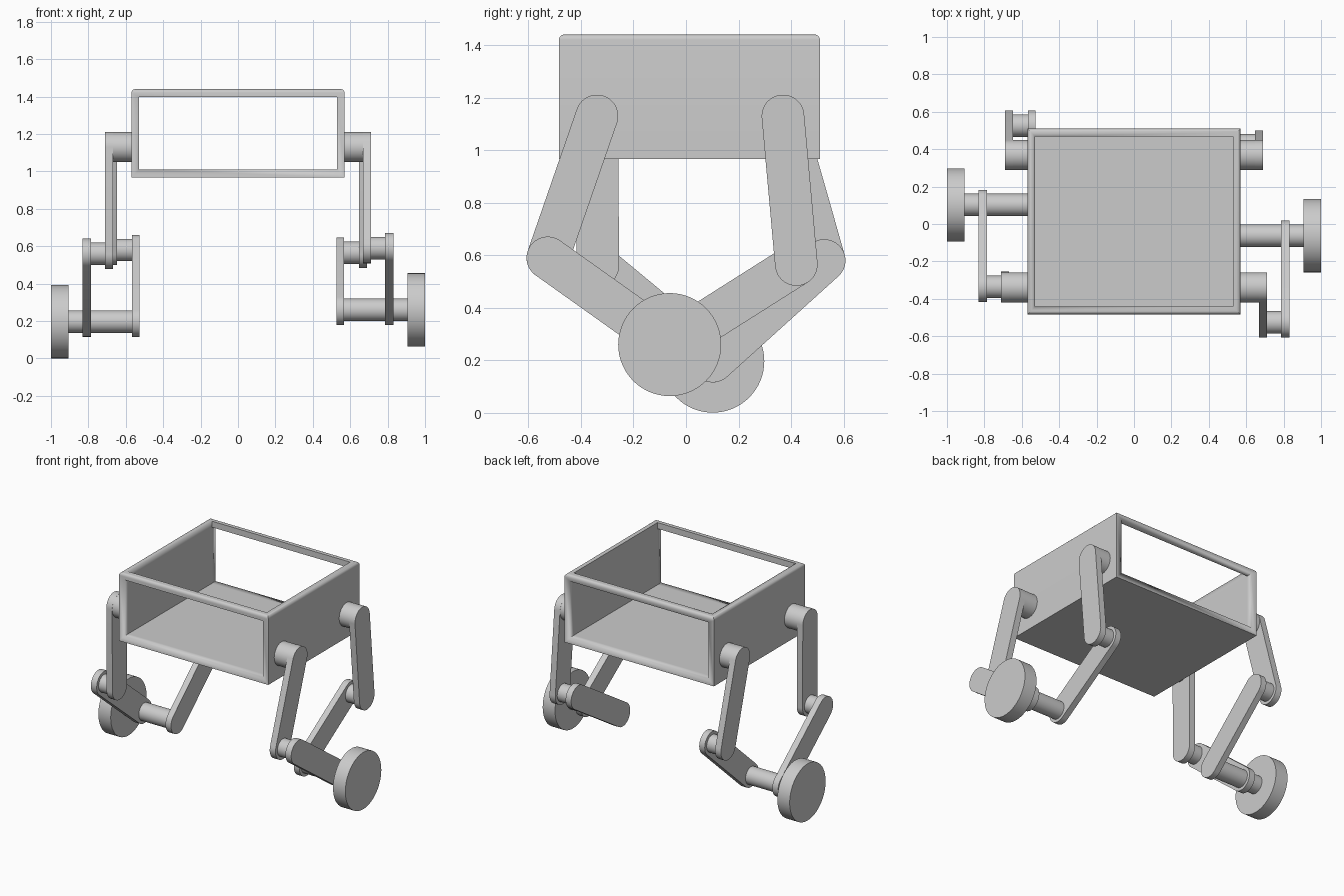
import bpy, bmesh, math
from mathutils import Vector

cube = bpy.data.objects.get("Cube")
if cube:
    bpy.data.objects.remove(cube, do_unlink=True)

GREY = (0.6, 0.6, 0.6, 1)
mat = bpy.data.materials.new("light grey")
mat.use_nodes = True
mat.diffuse_color = GREY
mat.node_tree.nodes["Principled BSDF"].inputs["Base Color"].default_value = GREY


def finish(name, bm):
    """Turn a bmesh into a shaded, coloured object."""
    bmesh.ops.recalc_face_normals(bm, faces=bm.faces)
    mesh = bpy.data.meshes.new(name)
    bm.to_mesh(mesh)
    bm.free()
    mesh.materials.append(mat)
    ob = bpy.data.objects.new(name, mesh)
    bpy.context.collection.objects.link(ob)
    bpy.ops.object.select_all(action='DESELECT')
    ob.select_set(True)
    bpy.context.view_layer.objects.active = ob
    bpy.ops.object.shade_smooth_by_angle(angle=math.radians(35))
    return ob


def box(lo, hi):
    bm = bmesh.new()
    bmesh.ops.create_cube(bm, size=1)
    for v in bm.verts:
        v.co = Vector([lo[i] + (v.co[i] + 0.5) * (hi[i] - lo[i]) for i in range(3)])
    return bm


def prism(name, outline, x0, x1):
    """Extrude a (y, z) outline along x."""
    bm = bmesh.new()
    face = bm.faces.new([bm.verts.new((x0, y, z)) for y, z in outline])
    ext = bmesh.ops.extrude_face_region(bm, geom=[face])
    for v in ext["geom"]:
        if isinstance(v, bmesh.types.BMVert):
            v.co.x = x1
    return finish(name, bm)


def arc(c, r, start, sweep, n):
    return [(c[0] + r * math.cos(start + sweep * i / n),
             c[1] + r * math.sin(start + sweep * i / n)) for i in range(n + 1)]


def disc(name, c, r, x0, x1):
    return prism(name, arc(c, r, 0, 2 * math.pi, 64)[:-1], x0, x1)


def link(name, a, b, x0, x1, r=0.081):
    """Flat bar with round ends around pivots a and b."""
    d = math.atan2(b[1] - a[1], b[0] - a[0])
    return prism(name, arc(b, r, d - math.pi / 2, math.pi, 28)
                 + arc(a, r, d + math.pi / 2, math.pi, 28), x0, x1)


# Body shell: rounded top rim, open at the front, back and top
bm = box((-0.57, -0.484, 0.967), (0.57, 0.51, 1.44))
rim = [e for e in bm.edges if all(v.co.z > 1.4 for v in e.verts)]
bmesh.ops.bevel(bm, geom=rim, offset=0.02, segments=5, profile=0.5, affect='EDGES')
body = finish("body_shell", bm)
cuts = [((-0.528, -1, 1.01), (0.528, 1, 1.398)),
        ((-0.528, -0.442, 1.01), (0.528, 0.468, 1.6))]
for lo, hi in cuts:
    cutter = finish("cutter", box(lo, hi))
    cutter.hide_render = True
    bpy.context.view_layer.objects.active = body
    mod = body.modifiers.new("opening", 'BOOLEAN')
    mod.operation, mod.solver, mod.object = 'DIFFERENCE', 'EXACT', cutter
    bpy.ops.object.modifier_apply(modifier=mod.name)
    bpy.data.objects.remove(cutter, do_unlink=True)

# Leg assemblies: (side, sign, front elbow, rear elbow, wheel centre) in (y, z)
FRONT_HIP, REAR_HIP = (-0.339, 1.13), (0.369, 1.13)
legs = [("left", 1, (-0.526, 0.59), (0.42, 0.565), (-0.062, 0.26)),
        ("right", -1, (-0.336, 0.56), (0.526, 0.58), (0.102, 0.197))]
for side, s, front, rear, hub in legs:
    # Hip motors
    disc(side + "_front_hip", FRONT_HIP, 0.08, s * 0.57, s * 0.667)
    disc(side + "_rear_hip", REAR_HIP, 0.08, s * 0.57, s * 0.647)
    # Upper links
    link(side + "_front_upper_link", FRONT_HIP, front, s * 0.667, s * 0.711)
    link(side + "_rear_upper_link", REAR_HIP, rear, s * 0.647, s * 0.691)
    # Elbow pins
    disc(side + "_front_elbow_pin", front, 0.06, s * 0.711, s * 0.787)
    disc(side + "_rear_elbow_pin", rear, 0.06, s * 0.568, s * 0.647)
    # Lower links meeting at the axle
    link(side + "_front_lower_link", front, hub, s * 0.787, s * 0.831)
    link(side + "_rear_lower_link", rear, hub, s * 0.526, s * 0.568)
    # Axle and wheel
    disc(side + "_axle", hub, 0.06, s * 0.568, s * 0.906)
    disc(side + "_wheel", hub, 0.196, s * 0.906, s * 1.0)
